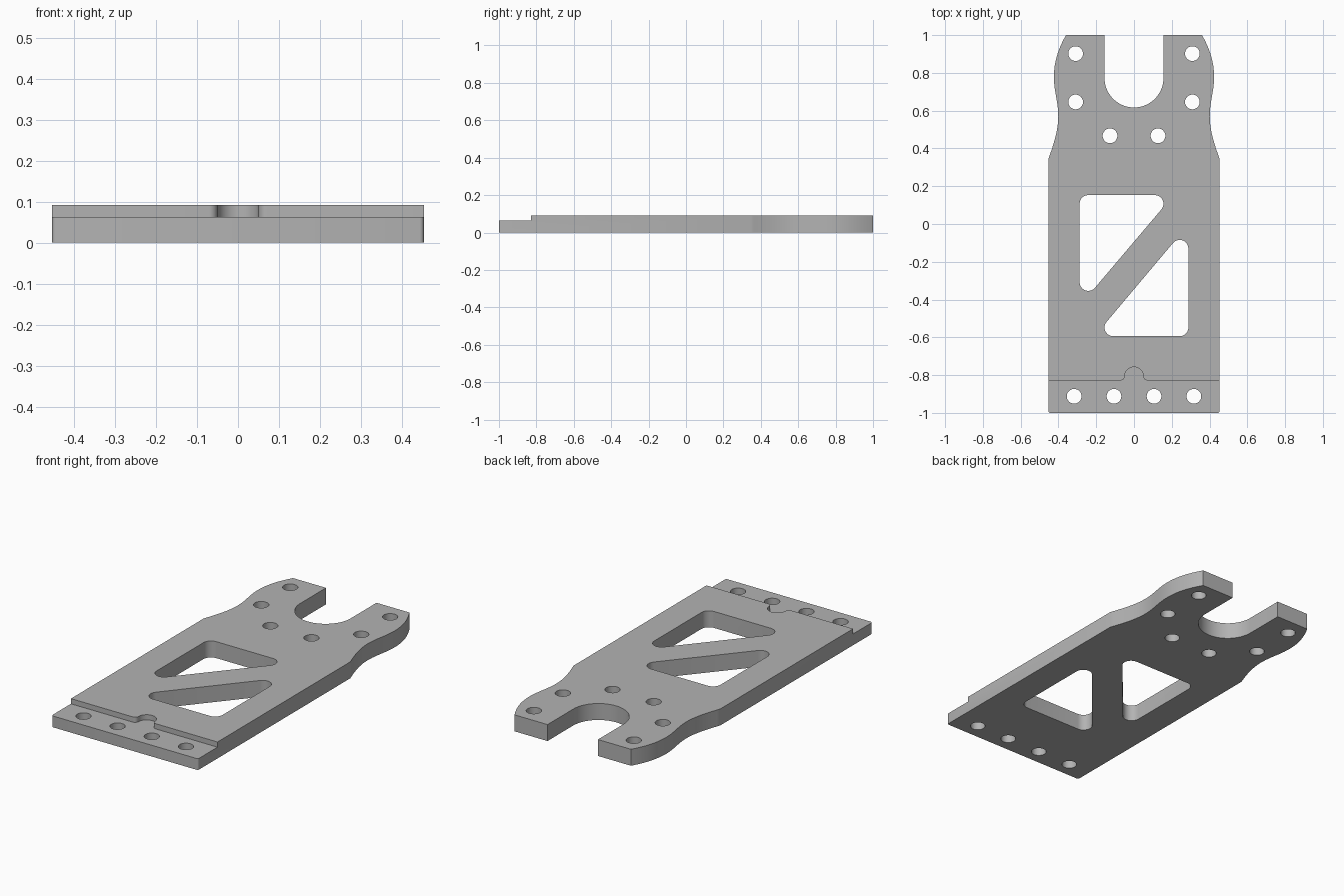
import bpy
import bmesh
from math import cos, sin, pi, radians, atan2
from mathutils import Vector
from mathutils.geometry import interpolate_bezier

cube = bpy.data.objects.get("Cube")
if cube:
    bpy.data.objects.remove(cube, do_unlink=True)

THICK, LEDGE, HALF = 0.092, 0.063, 0.453


def arc(cx, cy, r, start, end, n=12):
    """Points along an arc, angles in degrees."""
    angles = [radians(start + (end - start) * i / n) for i in range(n + 1)]
    return [(cx + r * cos(a), cy + r * sin(a)) for a in angles]


def bezier(a, b, c, d, n=12):
    pts = interpolate_bezier(*[Vector((*p, 0)) for p in (a, b, c, d)], n)
    return [(p.x, p.y) for p in pts]


def mirrored(half):
    """Close a right-hand half profile with its mirror image."""
    return half + [(-x, y) for x, y in reversed(half) if abs(x) > 1e-5]


def prism(name, points, z0, z1):
    bm = bmesh.new()
    face = bm.faces.new([bm.verts.new((x, y, z0)) for x, y in points])
    top = bmesh.ops.extrude_face_region(bm, geom=[face])["geom"]
    for v in top:
        if isinstance(v, bmesh.types.BMVert):
            v.co.z = z1
    bmesh.ops.remove_doubles(bm, verts=bm.verts, dist=1e-5)
    bmesh.ops.recalc_face_normals(bm, faces=bm.faces)
    mesh = bpy.data.meshes.new(name)
    bm.to_mesh(mesh)
    bm.free()
    obj = bpy.data.objects.new(name, mesh)
    bpy.context.collection.objects.link(obj)
    return obj


def rounded_triangle(centres, r):
    """Outline around three circles, centres listed counter-clockwise."""
    pts = []
    for i, (x, y) in enumerate(centres):
        px, py = centres[i - 1]
        nx, ny = centres[(i + 1) % 3]
        a0 = atan2(y - py, x - px) - pi / 2
        a1 = atan2(ny - y, nx - x) - pi / 2
        a1 = a0 + (a1 - a0) % (2 * pi)
        pts += arc(x, y, r, a0 * 180 / pi, a1 * 180 / pi, 10)
    return pts


# Plate outline: rounded front corners, waisted sides, forked back end
side = arc(HALF - 0.01, -0.99, 0.01, -90, 0, 4)
side += bezier((HALF, 0.345), (0.43, 0.41), (0.401, 0.49), (0.401, 0.57))
side += bezier((0.401, 0.57), (0.401, 0.65), (0.424, 0.7), (0.424, 0.78))[1:]
side += bezier((0.424, 0.78), (0.424, 0.86), (0.40, 0.93), (0.36, 1.0))[1:]
side += [(0.156, 1.0)] + arc(0, 0.773, 0.156, 0, -90, 20)
plate = prism("mounting_plate", mirrored(side), 0, THICK)

cutters = []

# Lowered front ledge with a small rounded relief in its edge
step = [(0.6, -1.2), (0.6, -0.828)]
step += arc(0.071, -0.807, 0.021, 270, 180, 8)
step += arc(0, -0.807, 0.05, 0, 90, 12)[1:]
cutters.append(prism("ledge_cutter", mirrored(step), LEDGE, 0.2))

# Two triangular windows, leaving a diagonal rib
R = 0.046
windows = [[(-0.242, 0.107), (-0.242, -0.308), (0.11, 0.107)],
           [(0.242, -0.548), (0.242, -0.13), (-0.11, -0.548)]]
for tri in windows:
    cutters.append(prism("window_cutter", rounded_triangle(tri, R), -0.1, 0.2))

# Screw holes in mirrored pairs
for x, y in [(0.309, 0.902), (0.309, 0.646), (0.127, 0.467),
             (0.317, -0.912), (0.106, -0.912)]:
    for s in (-1, 1):
        ring = arc(s * x, y, 0.039, 0, 360, 32)[:-1]
        cutters.append(prism("hole_cutter", ring, -0.1, 0.2))

bpy.ops.object.select_all(action="DESELECT")
bpy.context.view_layer.objects.active = plate
plate.select_set(True)
for cutter in cutters:
    cutter.hide_render = True
    mod = plate.modifiers.new("cut", "BOOLEAN")
    mod.operation, mod.solver, mod.object = "DIFFERENCE", "EXACT", cutter
    bpy.ops.object.modifier_apply(modifier=mod.name)
    bpy.data.objects.remove(cutter, do_unlink=True)

# Plain grey finish
grey = bpy.data.materials.new("plain_grey")
grey.use_nodes = True
colour = (0.45, 0.45, 0.45, 1)
grey.diffuse_color = colour
grey.node_tree.nodes["Principled BSDF"].inputs["Base Color"].default_value = colour
plate.data.materials.clear()
plate.data.materials.append(grey)
bpy.ops.object.shade_smooth_by_angle(angle=radians(30))
